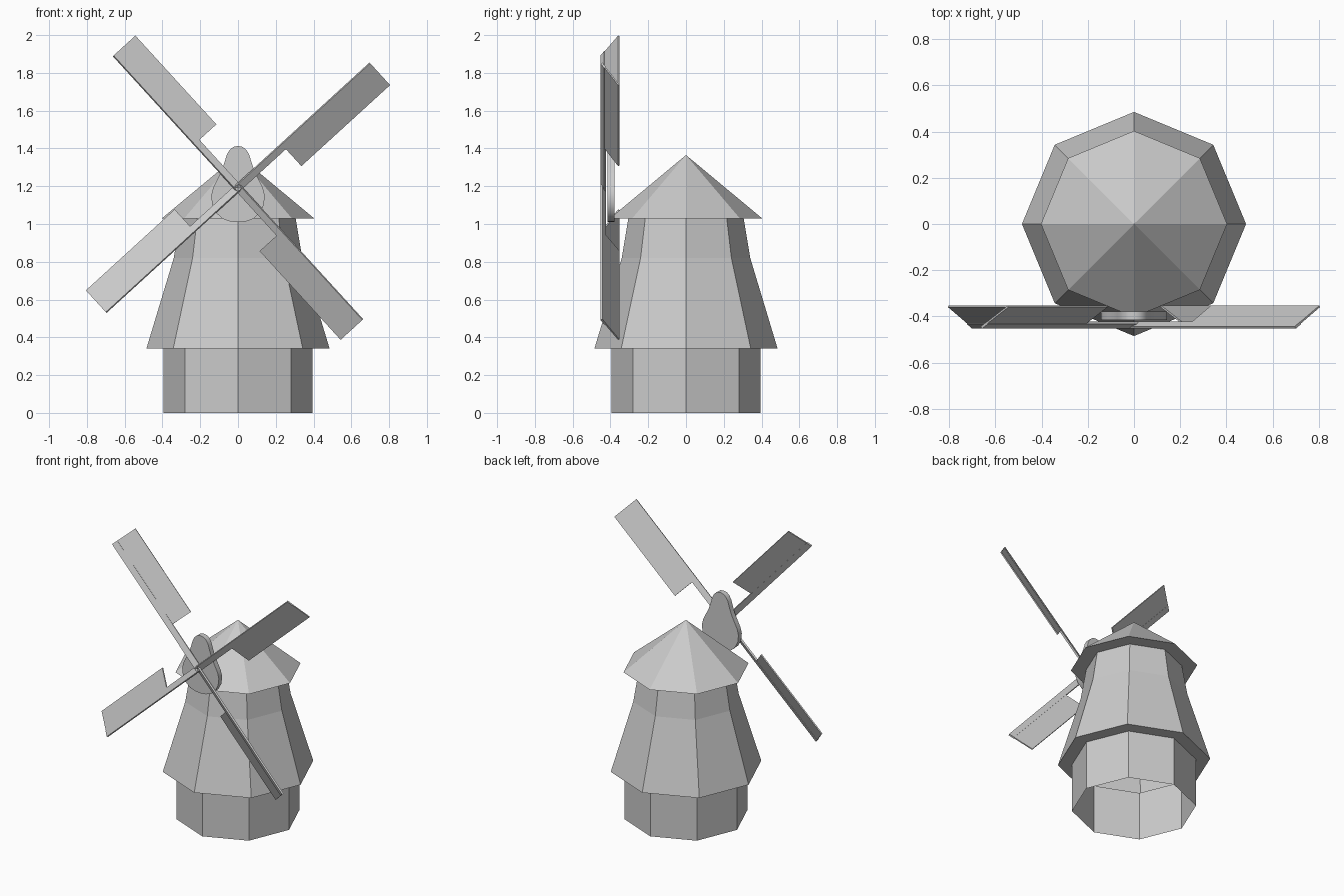
import bpy, bmesh, math
from mathutils import Matrix, Vector

if "Cube" in bpy.data.objects:
    bpy.data.objects.remove(bpy.data.objects["Cube"])

HUB_Z = 1.192


def finish(name, bm):
    bmesh.ops.recalc_face_normals(bm, faces=bm.faces[:])
    me = bpy.data.meshes.new(name)
    bm.to_mesh(me)
    bm.free()
    ob = bpy.data.objects.new(name, me)
    bpy.context.collection.objects.link(ob)
    return ob


def octagon_shell(name, profile):
    """Sweep a (radius, z) profile around eight sides; radius 0 makes a point."""
    bm = bmesh.new()
    rings = []
    for r, z in profile:
        n = 8 if r else 1
        rings.append([bm.verts.new((r * math.cos(i * math.pi / 4), r * math.sin(i * math.pi / 4), z))
                      for i in range(n)])
    for a, b in zip(rings, rings[1:]):
        for i in range(8):
            j = (i + 1) % 8
            if len(b) == 1:
                bm.faces.new((a[i], a[j], b[0]))
            else:
                bm.faces.new((a[i], a[j], b[j], b[i]))
    return finish(name, bm)


def add_box(bm, lo, hi, matrix):
    lo, hi = Vector(lo), Vector(hi)
    m = matrix @ Matrix.Translation((lo + hi) / 2) @ Matrix.Diagonal((*(hi - lo), 1))
    bmesh.ops.create_cube(bm, size=1, matrix=m)


# Tower: open-bottomed base, overhanging skirt and tapered body
octagon_shell("tower", [(.395, 0), (.395, .34), (.485, .34), (.34, .82), (.305, 1.03)])

# Conical cap with overhanging eaves
octagon_shell("roof", [(.305, 1.03), (.403, 1.03), (0, 1.365)])

# Teardrop plate behind the sails
half = [(0, 1.413), (.025, 1.408), (.045, 1.392), (.06, 1.365), (.072, 1.325), (.087, 1.28),
        (.112, 1.23), (.132, 1.19), (.142, 1.15), (.136, 1.10), (.115, 1.058), (.08, 1.027),
        (.04, 1.013), (0, 1.01)]
outline = half + [(-x, z) for x, z in half[-2:0:-1]]
bm = bmesh.new()
face = bm.faces.new([bm.verts.new((x, -.415, z)) for x, z in outline])
ext = bmesh.ops.extrude_face_region(bm, geom=[face], use_keep_orig=True)
bmesh.ops.translate(bm, vec=(0, .037, 0), verts=[v for v in ext["geom"] if isinstance(v, bmesh.types.BMVert)])
plate = finish("hub_plate", bm)
bpy.context.view_layer.objects.active = plate
plate.select_set(True)
bpy.ops.object.shade_smooth_by_angle(angle=math.radians(30))
plate.select_set(False)

# Four arms, each with a sail pitched thirty degrees
for k in range(4):
    m = (Matrix.Translation((0, -.438, HUB_Z))
         @ Matrix.Rotation(-math.radians(42.4 + 90 * k), 4, 'Y')
         @ Matrix.Rotation(math.radians(30), 4, 'X'))
    bm = bmesh.new()
    add_box(bm, (-.01, -.006, -.02), (.961, .006, .02), m)
    finish(f"arm_{k + 1}", bm)
    bm = bmesh.new()
    add_box(bm, (.325, -.003, -.162), (.961, .005, -.015), m)
    finish(f"sail_{k + 1}", bm)
